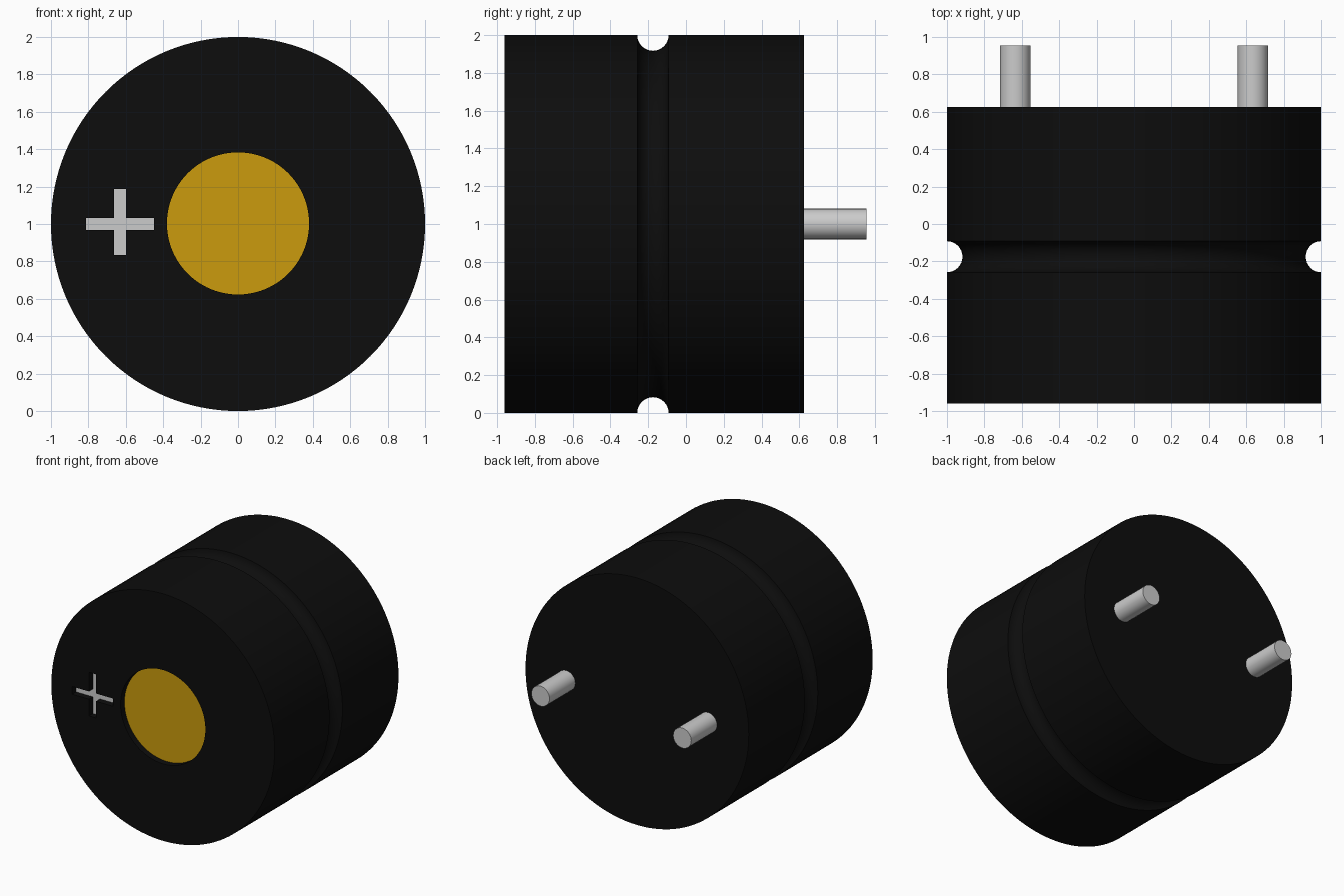
import bpy, bmesh, math
from mathutils import Matrix, Vector

cube = bpy.data.objects.get("Cube")
if cube:
    bpy.data.objects.remove(cube, do_unlink=True)

FRONT, BACK, TIP = -0.96, 0.625, 0.955
GROOVE_Y, GROOVE_R = -0.175, 0.083
RECESS = 0.05
FLOOR = FRONT + RECESS


def material(name, rgb):
    m = bpy.data.materials.new(name)
    m.use_nodes = True
    m.diffuse_color = (*rgb, 1)
    bsdf = m.node_tree.nodes["Principled BSDF"]
    bsdf.inputs["Base Color"].default_value = (*rgb, 1)
    bsdf.inputs["Roughness"].default_value = 0.6
    return m


black = material("black plastic", (0.004, 0.004, 0.004))
gold = material("gold", (0.60, 0.33, 0.004))
silver = material("silver grey", (0.60, 0.60, 0.60))


def new_object(name, bm, *mats):
    bmesh.ops.recalc_face_normals(bm, faces=bm.faces)
    mesh = bpy.data.meshes.new(name)
    bm.to_mesh(mesh)
    bm.free()
    for m in mats:
        mesh.materials.append(m)
    ob = bpy.data.objects.new(name, mesh)
    bpy.context.collection.objects.link(ob)
    return ob


def smooth(ob):
    bpy.ops.object.select_all(action='DESELECT')
    ob.select_set(True)
    bpy.context.view_layer.objects.active = ob
    bpy.ops.object.shade_smooth_by_angle(angle=math.radians(30))


def cylinder(name, x, z, r, y0, y1, sides, *mats):
    """Capped cylinder lying along y."""
    bm = bmesh.new()
    place = Matrix.Translation((x, (y0 + y1) / 2, z)) @ Matrix.Rotation(math.pi / 2, 4, 'X')
    bmesh.ops.create_cone(bm, cap_ends=True, segments=sides, radius1=r, radius2=r,
                          depth=y1 - y0, matrix=place)
    return new_object(name, bm, *mats)


def lathe(name, profile, sides, *mats):
    """Rings of (radius, y) points around the body axis, capped at both ends."""
    bm = bmesh.new()
    rings = []
    for r, y in profile:
        angles = [2 * math.pi * i / sides for i in range(sides)]
        rings.append([bm.verts.new((r * math.cos(a), y, 1 + r * math.sin(a))) for a in angles])
    for a, b in zip(rings, rings[1:]):
        for i in range(sides):
            j = (i + 1) % sides
            bm.faces.new((a[i], a[j], b[j], b[i]))
    bm.faces.new(rings[0])
    bm.faces.new(rings[-1])
    return new_object(name, bm, *mats)


def plus_cutter(name, x0, x1, x2, x3, z0, z1, z2, z3):
    """Plus-shaped prism reaching from ahead of the front face to the recess floor."""
    outline = [(x1, z0), (x2, z0), (x2, z1), (x3, z1), (x3, z2), (x2, z2),
               (x2, z3), (x1, z3), (x1, z2), (x0, z2), (x0, z1), (x1, z1)]
    bm = bmesh.new()
    face = bm.faces.new([bm.verts.new((x, FRONT - 0.1, z)) for x, z in outline])
    ext = bmesh.ops.extrude_face_region(bm, geom=[face])
    verts = [v for v in ext["geom"] if isinstance(v, bmesh.types.BMVert)]
    bmesh.ops.translate(bm, verts=verts, vec=Vector((0, RECESS + 0.1, 0)))
    return new_object(name, bm)


# Body with a half-round groove
steps = 16
groove = [(1 - GROOVE_R * math.sin(math.pi * i / steps),
           GROOVE_Y - GROOVE_R * math.cos(math.pi * i / steps)) for i in range(steps + 1)]
body = lathe("body", [(1, FRONT)] + groove + [(1, BACK)], 128, black, gold, silver)

# Round and plus-shaped recesses in the front
cutters = [cylinder("round_cutter", 0, 1.003, 0.38, FRONT - 0.1, FLOOR, 96),
           plus_cutter("plus_cutter", -0.813, -0.663, -0.599, -0.449,
                       0.834, 0.969, 1.032, 1.187)]
for cutter in cutters:
    mod = body.modifiers.new("recess", 'BOOLEAN')
    mod.operation = 'DIFFERENCE'
    mod.solver = 'EXACT'
    mod.object = cutter
    bpy.context.view_layer.objects.active = body
    bpy.ops.object.modifier_apply(modifier=mod.name)
    bpy.data.objects.remove(cutter, do_unlink=True)

# Recess floors: gold in the round one, silver in the plus
for f in body.data.polygons:
    f.material_index = 0
    if f.normal.y < -0.9 and abs(f.center.y - FLOOR) < 0.005:
        f.material_index = 1 if f.center.x > -0.42 else 2
smooth(body)

# Terminal pins on the back
for side, x in (("left", 0.635), ("right", -0.635)):
    smooth(cylinder(side + "_pin", x, 1.0, 0.081, BACK - 0.02, TIP, 48, silver))
